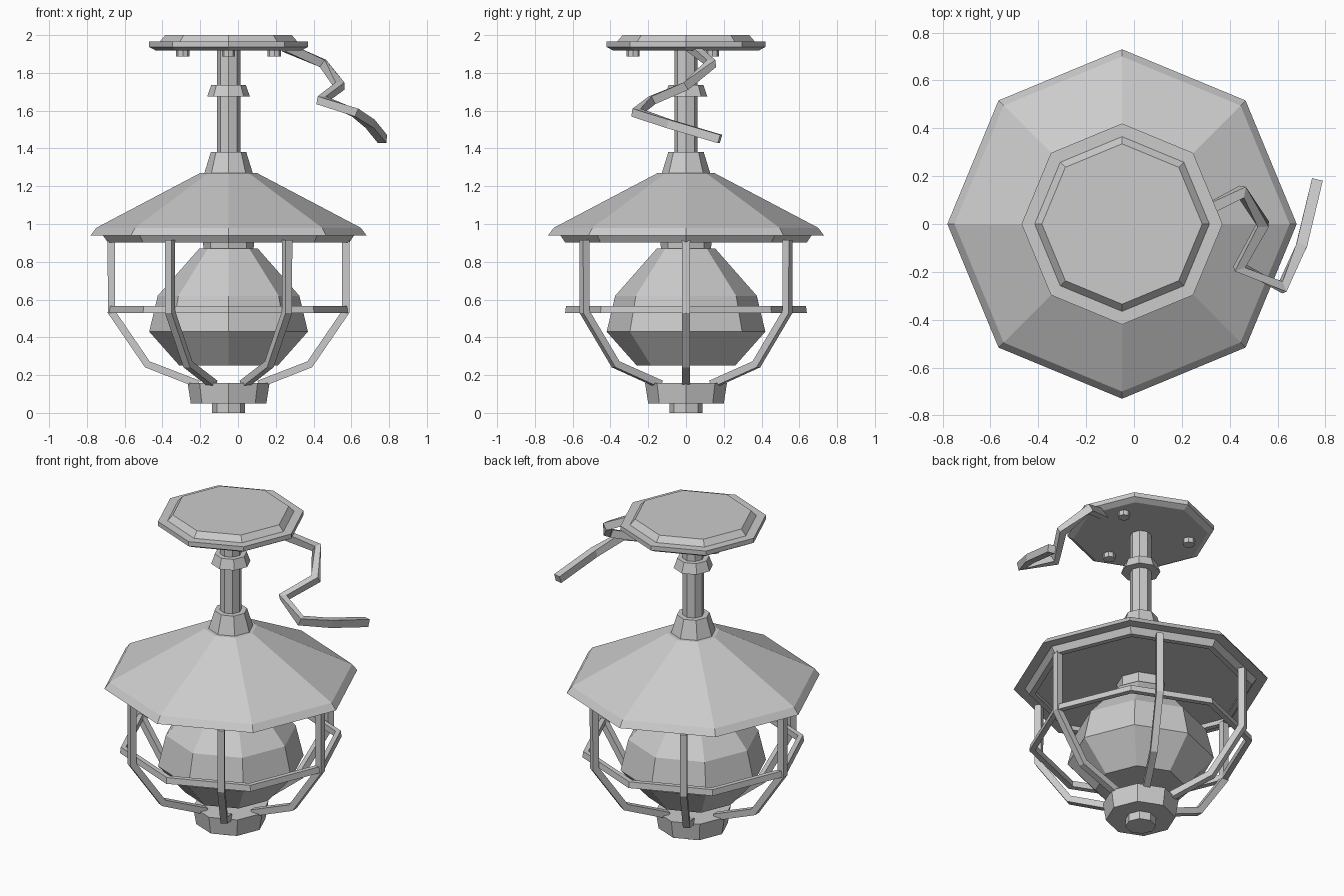
import bpy, bmesh, math
from mathutils import Vector

if "Cube" in bpy.data.objects:
    bpy.data.objects.remove(bpy.data.objects["Cube"])

CX = -0.05  # lamp axis
metal = bpy.data.materials.new("grey")
metal.diffuse_color = (0.6, 0.6, 0.6, 1)
metal.use_nodes = True
metal.node_tree.nodes["Principled BSDF"].inputs["Base Color"].default_value = metal.diffuse_color


def finish(name, bm):
    bmesh.ops.recalc_face_normals(bm, faces=bm.faces)
    me = bpy.data.meshes.new(name)
    bm.to_mesh(me)
    bm.free()
    me.materials.append(metal)
    ob = bpy.data.objects.new(name, me)
    bpy.context.collection.objects.link(ob)
    return ob


def turned(name, profile, closed=False, x=CX, y=0.0, sides=8):
    """Turn (radius, z) points around a vertical axis; closed makes a hollow ring."""
    bm = bmesh.new()
    rows = []
    for r, z in profile:
        rows.append([bm.verts.new((x + r * math.cos(2 * math.pi * i / sides),
                                   y + r * math.sin(2 * math.pi * i / sides), z))
                     for i in range(sides)])
    pairs = list(zip(rows, rows[1:]))
    if closed:
        pairs.append((rows[-1], rows[0]))
    else:
        bm.faces.new(rows[0])
        bm.faces.new(rows[-1])
    for a, b in pairs:
        for i in range(sides):
            j = (i + 1) % sides
            bm.faces.new((a[i], a[j], b[j], b[i]))
    return finish(name, bm)


def square_bar(name, points, width, side_dir=None):
    """Sweep a square section along a path."""
    pts = [Vector(p) for p in points]
    bm = bmesh.new()
    rows = []
    for i, p in enumerate(pts):
        t = Vector()
        if i > 0:
            t += (p - pts[i - 1]).normalized()
        if i < len(pts) - 1:
            t += (pts[i + 1] - p).normalized()
        t.normalize()
        side = Vector(side_dir) if side_dir else t.cross(Vector((0, 0, 1))).normalized()
        up = side.cross(t).normalized()
        h = width / 2
        rows.append([bm.verts.new(p + side * a * h + up * b * h)
                     for a, b in ((-1, -1), (1, -1), (1, 1), (-1, 1))])
    bm.faces.new(rows[0])
    bm.faces.new(rows[-1])
    for a, b in zip(rows, rows[1:]):
        for i in range(4):
            j = (i + 1) % 4
            bm.faces.new((a[i], a[j], b[j], b[i]))
    return finish(name, bm)


# Ceiling mount and its bolts
turned("ceiling_plate", [(0.335, 2.0), (0.365, 1.965), (0.42, 1.965),
                         (0.42, 1.937), (0.385, 1.918)])
for i in range(3):
    a = math.radians(30 + 120 * i)
    turned("mount_bolt", [(0.035, 1.92), (0.035, 1.887)],
           x=CX + 0.28 * math.cos(a), y=0.28 * math.sin(a))

# Stem with collars
turned("stem", [(0.062, 1.92), (0.062, 1.3)])
turned("stem_ring", [(0.092, 1.735), (0.113, 1.675)])
turned("stem_base", [(0.094, 1.38), (0.128, 1.27)])

# Shade and the ring beneath it
turned("shade", [(0.15, 1.27), (0.70, 0.98), (0.73, 0.94)])
turned("upper_cage_ring", [(0.665, 0.94), (0.64, 0.903), (0.605, 0.903), (0.62, 0.94)],
       closed=True)

# Globe and socket
turned("socket", [(0.138, 0.94), (0.132, 0.86)])
turned("globe", [(0.155, 0.87), (0.375, 0.62), (0.42, 0.43), (0.26, 0.25)])

# Cage
turned("lower_cage_ring", [(0.635, 0.567), (0.64, 0.53), (0.605, 0.53), (0.605, 0.567)],
       closed=True)
for i in range(6):
    a = math.radians(60 * i)
    c, s = math.cos(a), math.sin(a)
    path = [(CX + r * c, r * s, z) for r, z in
            ((0.62, 0.915), (0.62, 0.535), (0.43, 0.257), (0.16, 0.152))]
    square_bar("cage_bar", path, 0.04, (-s, c, 0))

# Bottom cap and knob
turned("bottom_cap", [(0.217, 0.158), (0.2, 0.05)])
turned("bottom_knob", [(0.088, 0.05), (0.088, 0.0)])

# Loose wire hanging from the mount
square_bar("wire", [(0.25, 0.03, 1.935), (0.45, 0.135, 1.85), (0.54, 0.0, 1.73),
                    (0.44, -0.18, 1.655), (0.62, -0.265, 1.59), (0.70, -0.09, 1.53),
                    (0.765, 0.18, 1.45)], 0.046)
